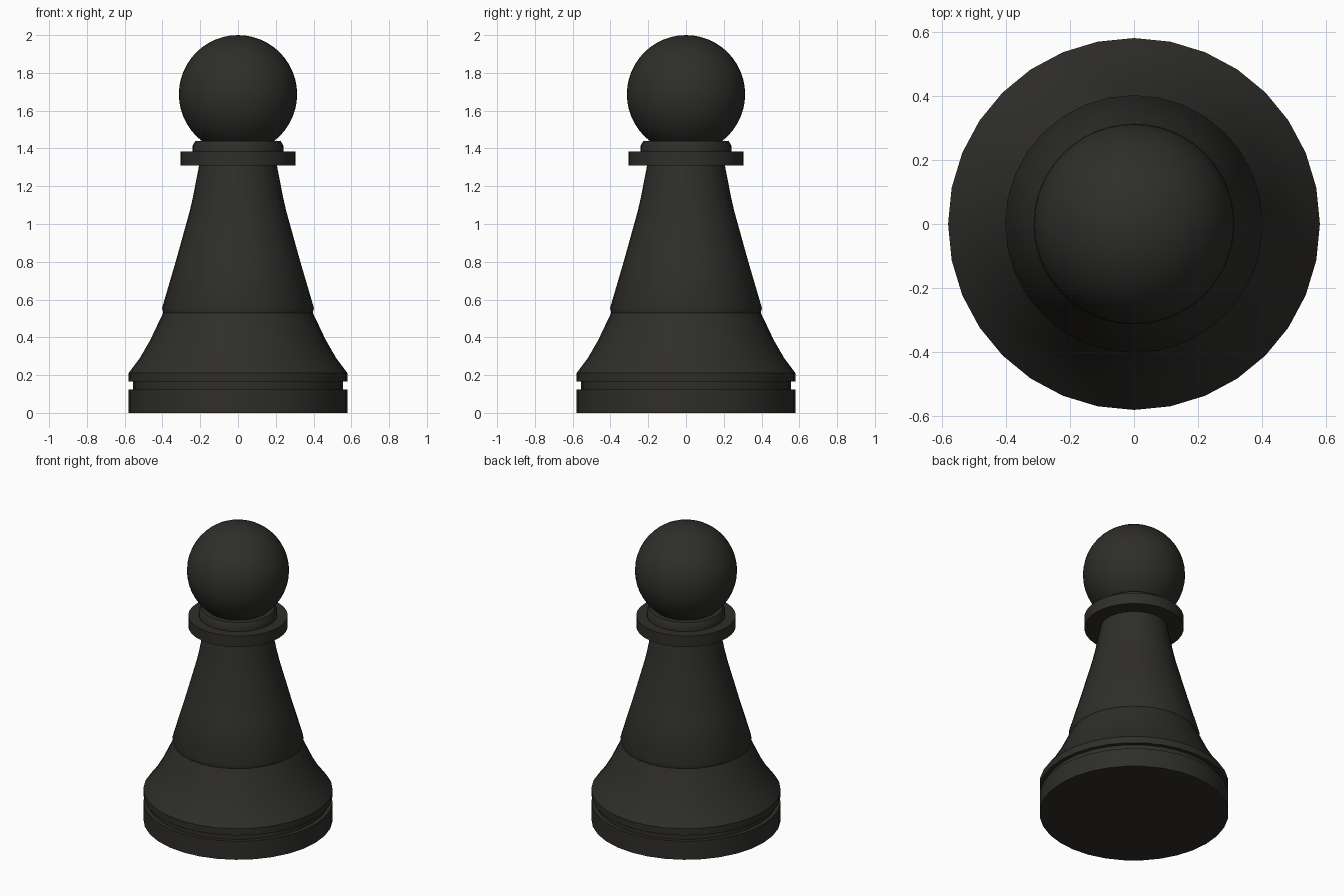
import bpy, bmesh, math

if "Cube" in bpy.data.objects:
    bpy.data.objects.remove(bpy.data.objects["Cube"])

SIDES = 32

ebony = bpy.data.materials.new("ebony")
ebony.diffuse_color = (0.028, 0.027, 0.023, 1)
ebony.use_nodes = True
ebony.node_tree.nodes["Principled BSDF"].inputs["Base Color"].default_value = ebony.diffuse_color


def finish(obj):
    obj.data.materials.append(ebony)
    bpy.ops.object.select_all(action='DESELECT')
    obj.select_set(True)
    bpy.context.view_layer.objects.active = obj
    bpy.ops.object.shade_smooth_by_angle(angle=math.radians(30))


def lathe(name, profile):
    """Spin a (radius, height) profile, listed bottom to top, around z."""
    bm = bmesh.new()
    pts = [bm.verts.new((r, 0, z)) for r, z in profile]
    edges = [bm.edges.new(pair) for pair in zip(pts, pts[1:])]
    bmesh.ops.spin(bm, geom=pts + edges, cent=(0, 0, 0), axis=(0, 0, 1),
                   angle=math.tau, steps=SIDES, use_duplicate=False)
    bmesh.ops.remove_doubles(bm, verts=bm.verts, dist=1e-4)
    bmesh.ops.recalc_face_normals(bm, faces=bm.faces)
    mesh = bpy.data.meshes.new(name)
    bm.to_mesh(mesh)
    bm.free()
    # keep open shells facing outward
    if sum(p.normal.x * p.center.x + p.normal.y * p.center.y for p in mesh.polygons) < 0:
        mesh.flip_normals()
    obj = bpy.data.objects.new(name, mesh)
    bpy.context.collection.objects.link(obj)
    finish(obj)
    return obj


# Grooved foot with flared skirt
lathe("base", [(0, 0), (0.58, 0), (0.58, 0.125), (0.555, 0.125), (0.555, 0.165),
               (0.58, 0.165), (0.58, 0.21), (0.52, 0.29), (0.465, 0.385),
               (0.42, 0.48), (0.396, 0.53)])

# Tapered stem with a small lip at its foot
lathe("stem", [(0.396, 0.53), (0.402, 0.555), (0.33, 0.80), (0.256, 1.066),
               (0.238, 1.145), (0.206, 1.31)])

# Stepped collar
lathe("collar", [(0.206, 1.31), (0.305, 1.31), (0.305, 1.385), (0.24, 1.385),
                 (0.24, 1.415), (0.226, 1.44), (0.185, 1.44)])

# Ball head
bpy.ops.mesh.primitive_uv_sphere_add(segments=48, ring_count=24, radius=0.313,
                                     location=(0, 0, 1.687))
head = bpy.context.object
head.name = "ball_head"
finish(head)
